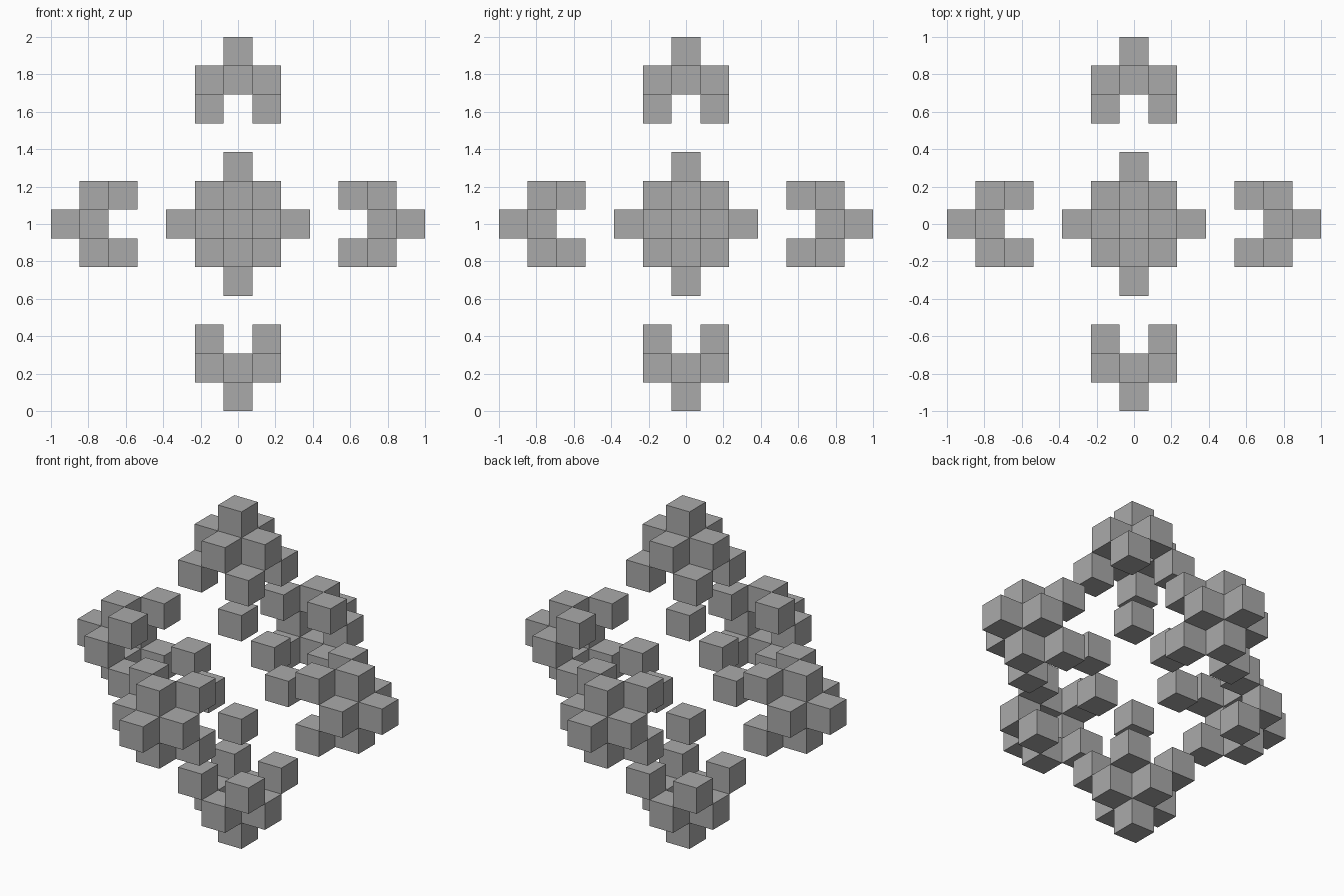
import bpy, bmesh
from mathutils import Matrix, Vector

cube = bpy.data.objects.get("Cube")
if cube:
    bpy.data.objects.remove(cube, do_unlink=True)

CELL = 2 / 13  # thirteen cells span the whole model

grey = bpy.data.materials.new("mid_grey")
grey.use_nodes = True
grey.diffuse_color = (0.4, 0.4, 0.4, 1)
grey.node_tree.nodes["Principled BSDF"].inputs["Base Color"].default_value = (0.4, 0.4, 0.4, 1)


def add_blocks(name, cells):
    """One object made of a block in each grid cell."""
    bm = bmesh.new()
    for cell in cells:
        centre = Vector(cell) * CELL + Vector((0, 0, 1))
        bmesh.ops.create_cube(bm, size=CELL, matrix=Matrix.Translation(centre))
    mesh = bpy.data.meshes.new(name)
    bm.to_mesh(mesh)
    bm.free()
    mesh.materials.append(grey)
    bpy.context.collection.objects.link(bpy.data.objects.new(name, mesh))


# Stepped cap: tip, cross of four, then four corners, as (across, across, along)
cap = [(0, 0, 6)]
for s in (-1, 1):
    cap += [(s, 0, 5), (0, s, 5), (s, -1, 4), (s, 1, 4)]

# The same cap and one inner block on each of the six sides
sides = {"left": (0, 1), "right": (0, -1), "back": (1, 1),
         "front": (1, -1), "top": (2, 1), "bottom": (2, -1)}
for side, (axis, sign) in sides.items():
    def turn(cell):
        turned = [0, 0, 0]
        turned[axis] = sign * cell[2]
        turned[(axis + 1) % 3] = cell[0]
        turned[(axis + 2) % 3] = cell[1]
        return turned

    add_blocks(side + "_cap", [turn(c) for c in cap])
    add_blocks(side + "_inner_block", [turn((0, 0, 2))])
